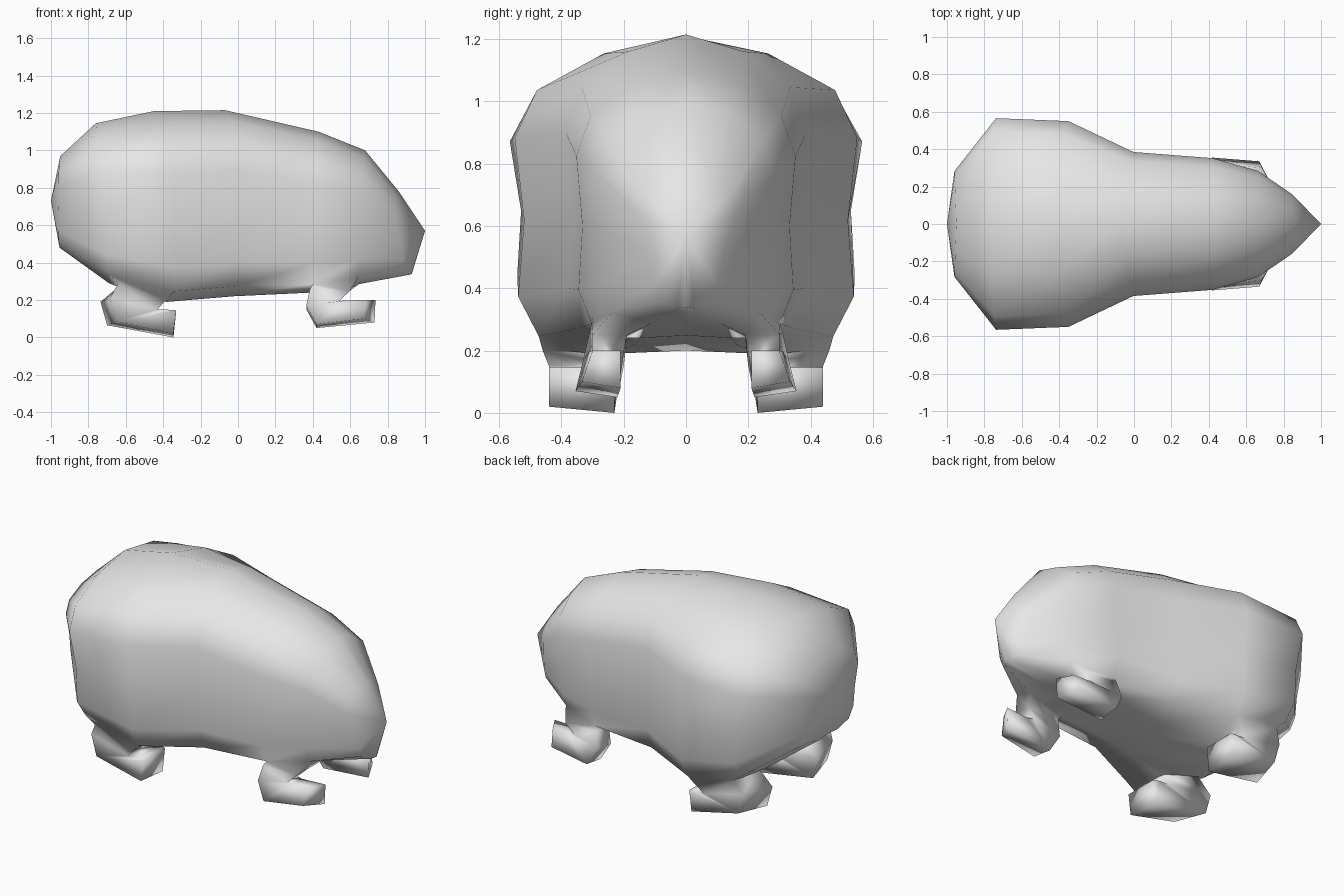
import bpy, bmesh

if "Cube" in bpy.data.objects:
    bpy.data.objects.remove(bpy.data.objects["Cube"])

fur = bpy.data.materials.new("grey_fur")
fur.diffuse_color = (0.8, 0.8, 0.8, 1)
fur.use_nodes = True
fur.node_tree.nodes["Principled BSDF"].inputs["Base Color"].default_value = fur.diffuse_color

# Body: one boxy cross-section (width, height) scaled along the length
half = [(0.48, 0.945), (0.87, 0.83), (1, 0.68), (0.945, 0.42),
        (0.98, 0.18), (0.86, 0.055), (0.42, 0.0)]
outline = [(0, 1)] + half + [(0, 0.01)] + [(-w, h) for w, h in reversed(half)]
# top x, top z, bottom x, bottom z, half width, side x shift, lower taper
sections = [
    (-0.95, 0.97, -0.95, 0.48, 0.29, -0.01, 0.25),
    (-0.76, 1.145, -0.69, 0.29, 0.568, 0.0, 0.04),
    (-0.45, 1.21, -0.42, 0.19, 0.55, 0.09, 0.0),
    (-0.07, 1.215, -0.05, 0.22, 0.385, 0.06, 0.0),
    (0.43, 1.10, 0.40, 0.24, 0.352, 0.0, 0.0),
    (0.68, 1.0, 0.65, 0.285, 0.287, -0.01, 0.05),
    (0.86, 0.78, 0.93, 0.335, 0.168, -0.035, 0.6),
]
rings = [[(-1, 0, 0.73)]]
for xt, zt, xb, zb, wid, shift, taper in sections:
    rings.append([(xb + (xt - xb) * h + shift * abs(w),
                   w * wid * (1 - taper * (1 - h) ** 2),
                   zb + (zt - zb) * h) for w, h in outline])
rings.append([(1, 0, 0.57)])

# Legs: (back x, z), (front x, z), inner y, outer y back/front, outer x shift back/front
hind = [
    ((-0.64, 0.27), (-0.385, 0.20), 0.21, (0.46, 0.46), (0, 0)),
    ((-0.735, 0.19), (-0.43, 0.15), 0.22, (0.43, 0.44), (0.05, 0)),
    ((-0.70, 0.065), (-0.37, 0.148), 0.22, (0.43, 0.44), (0.05, 0)),
    ((-0.345, 0.0), (-0.33, 0.145), 0.23, (0.44, 0.44), (0, 0)),
]
front = [
    ((0.385, 0.24), (0.60, 0.25), 0.19, (0.31, 0.30), (0, 0)),
    ((0.365, 0.15), (0.54, 0.195), 0.20, (0.33, 0.30), (0, 0)),
    ((0.42, 0.05), (0.58, 0.198), 0.22, (0.355, 0.31), (0, 0)),
    ((0.73, 0.08), (0.735, 0.20), 0.21, (0.335, 0.30), (-0.06, -0.05)),
]
legs = {2: hind, 5: front}          # legs grow out of these body spans
LEG_COLUMNS = {6: 1, 9: -1}         # underside columns, left and right

bm = bmesh.new()
rows = [[bm.verts.new(p) for p in ring] for ring in rings]
n = len(outline)


def bridge(a, b):
    for i in range(4):
        j = (i + 1) % 4
        bm.faces.new((a[i], a[j], b[j], b[i]))


def grow_leg(base, path, side):
    """Extend a body opening (outer back, outer front, inner front, inner back)."""
    for (bx, bz), (fx, fz), yi, (yb, yf), (db, df) in path:
        ring = [bm.verts.new(p) for p in (
            (bx + db, side * yb, bz + 0.02), (fx + df, side * yf, fz),
            (fx, side * yi, fz), (bx, side * yi, bz))]
        bridge(base, ring)
        base = ring
    bm.faces.new(base)


for r, (a, b) in enumerate(zip(rows, rows[1:])):
    for i in range(n):
        j = (i + 1) % n
        if len(a) == 1:
            bm.faces.new((a[0], b[j], b[i]))
        elif len(b) == 1:
            bm.faces.new((a[i], a[j], b[0]))
        elif r in legs and i in LEG_COLUMNS:
            side = LEG_COLUMNS[i]
            o, k = (i, j) if side > 0 else (j, i)
            grow_leg([a[o], b[o], b[k], a[k]], legs[r], side)
        else:
            bm.faces.new((a[i], a[j], b[j], b[i]))

bmesh.ops.recalc_face_normals(bm, faces=bm.faces)
for f in bm.faces:
    f.smooth = True
mesh = bpy.data.meshes.new("body_with_legs")
bm.to_mesh(mesh)
bm.free()
mesh.materials.append(fur)
body = bpy.data.objects.new("body_with_legs", mesh)
bpy.context.collection.objects.link(body)
